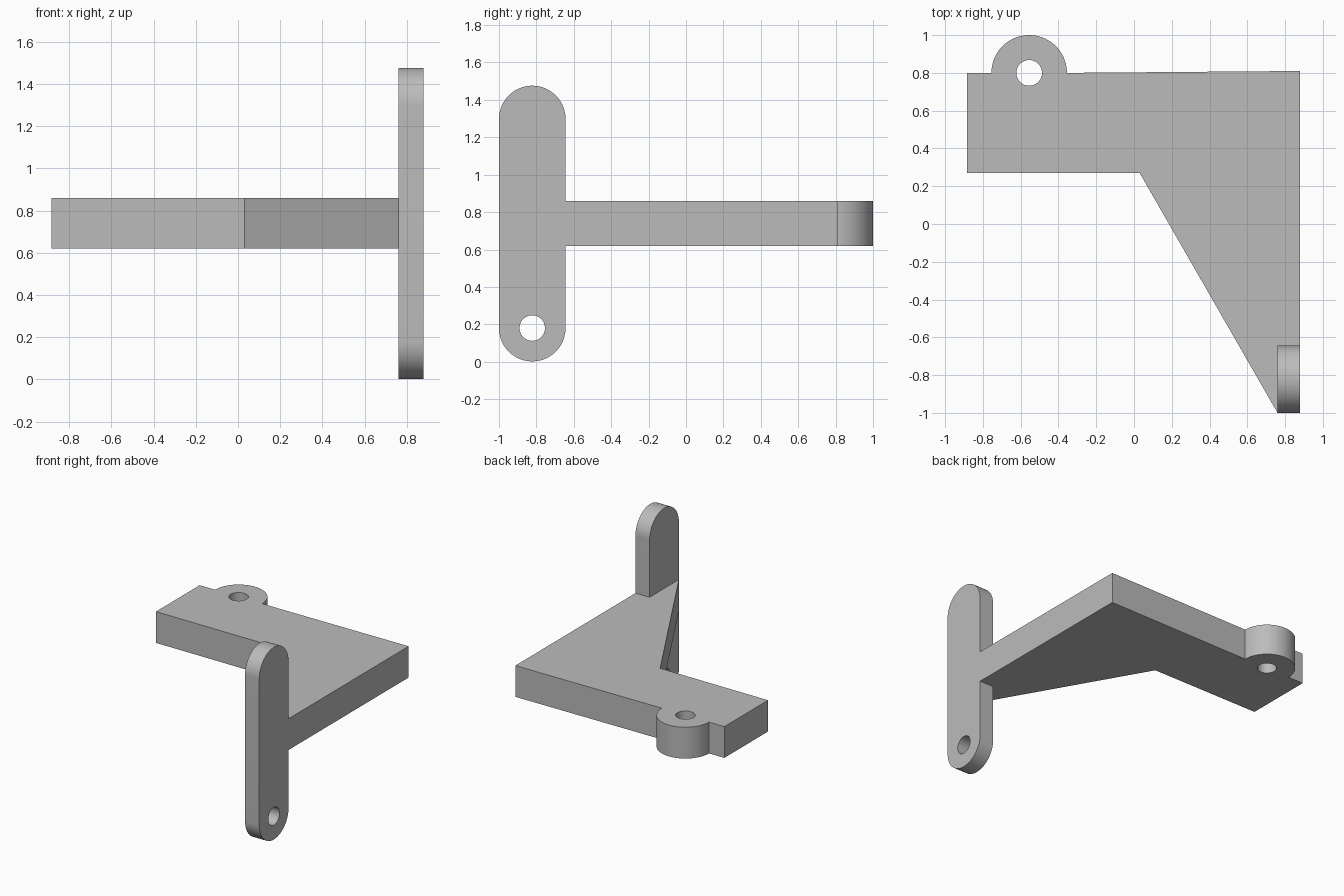
import bpy, bmesh
from math import sin, cos, pi
from mathutils import Matrix

if "Cube" in bpy.data.objects:
    bpy.data.objects.remove(bpy.data.objects["Cube"])

grey = bpy.data.materials.new("plain grey")
grey.use_nodes = True
grey.diffuse_color = (0.5, 0.5, 0.5, 1)
grey.node_tree.nodes["Principled BSDF"].inputs["Base Color"].default_value = (0.5, 0.5, 0.5, 1)

FLAT = Matrix.Identity(4)
# Turns an outline drawn in x, y into one standing in y, z and extruded along x
UPRIGHT = Matrix(((0, 0, 1, 0), (1, 0, 0, 0), (0, 1, 0, 0), (0, 0, 0, 1)))


def arc(cx, cy, r, start, end, steps):
    angles = [start + (end - start) * i / steps for i in range(steps + 1)]
    return [(cx + r * cos(a), cy + r * sin(a)) for a in angles]


def prism(name, outline, low, high, matrix):
    bm = bmesh.new()
    base = bm.faces.new([bm.verts.new((u, v, low)) for u, v in outline])
    top = bmesh.ops.extrude_face_region(bm, geom=[base])["geom"]
    bmesh.ops.translate(bm, vec=(0, 0, high - low),
                        verts=[g for g in top if isinstance(g, bmesh.types.BMVert)])
    bm.transform(matrix)
    bmesh.ops.recalc_face_normals(bm, faces=bm.faces)
    mesh = bpy.data.meshes.new(name)
    bm.to_mesh(mesh)
    bm.free()
    mesh.materials.append(grey)
    obj = bpy.data.objects.new(name, mesh)
    bpy.context.collection.objects.link(obj)
    return obj


def combine(target, tool, operation):
    bpy.context.view_layer.objects.active = target
    mod = target.modifiers.new(operation, "BOOLEAN")
    mod.operation, mod.solver, mod.object = operation, "EXACT", tool
    bpy.ops.object.modifier_apply(modifier=mod.name)
    bpy.data.objects.remove(tool)


def drill(target, u, v, low, high, matrix):
    hole = prism("hole_cutter", arc(u, v, 0.068, 0, 2 * pi, 48)[:-1], low, high, matrix)
    hole.hide_render = True
    combine(target, hole, "DIFFERENCE")


# Horizontal arm with its tapering web and rounded lug
boss_x, boss_y = -0.555, 0.80
arm = [(-0.885, 0.27), (0.03, 0.27), (0.76, -1), (0.82, -0.9), (0.82, -0.645),
       (0.88, -0.645), (0.88, 0.81)]
arm += arc(boss_x, boss_y, 0.2, 0, pi, 40) + [(-0.885, 0.80)]
bracket = prism("bracket", arm, 0.62, 0.86, FLAT)

# Upright mounting strap with round ends
strap_y, strap_r = -0.822, 0.178
low_z, high_z = 0.18, 1.298
outline = arc(strap_y, high_z, strap_r, 0, pi, 40) + arc(strap_y, low_z, strap_r, pi, 2 * pi, 40)
combine(bracket, prism("strap", outline, 0.76, 0.88, UPRIGHT), "UNION")

# Bolt holes
drill(bracket, boss_x, boss_y, 0.5, 1, FLAT)
for z in (low_z, high_z):
    drill(bracket, strap_y, z, 0.7, 1, UPRIGHT)

bpy.ops.object.select_all(action="DESELECT")
bracket.select_set(True)
bpy.context.view_layer.objects.active = bracket
bpy.ops.object.shade_smooth_by_angle(angle=pi / 6)
